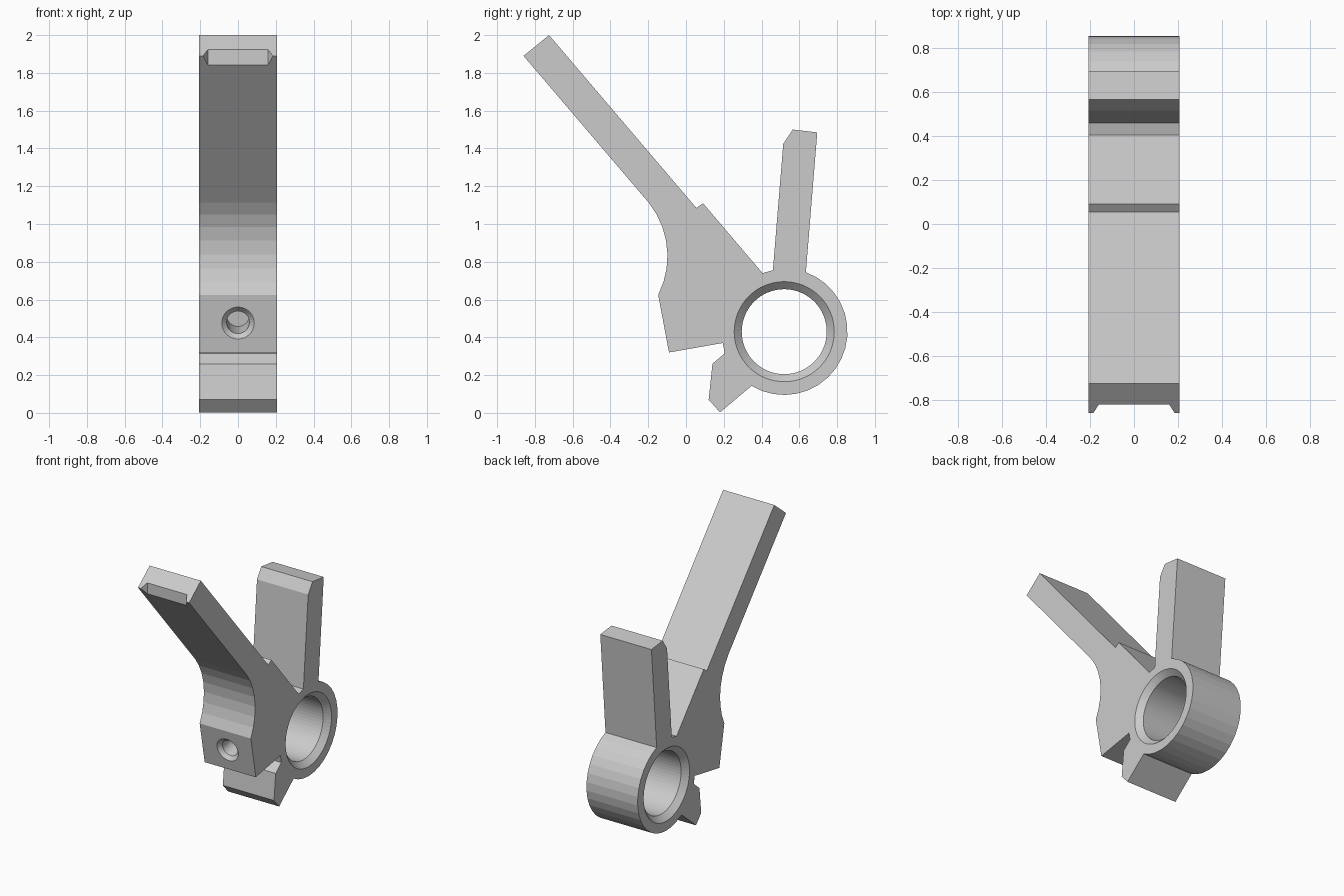
import bpy, bmesh
from math import radians, sin, cos
from mathutils import Matrix, Vector

cube = bpy.data.objects.get("Cube")
if cube:
    bpy.data.objects.remove(cube, do_unlink=True)

HALF = 0.207                 # half width of the bracket
RING = (0.52, 0.43)          # centre of the ring (y, z)

grey = bpy.data.materials.new("light grey")
grey.use_nodes = True
grey.diffuse_color = (0.6, 0.6, 0.6, 1)
grey.node_tree.nodes["Principled BSDF"].inputs["Base Color"].default_value = (0.6, 0.6, 0.6, 1)


def arc(centre, radius, start, end, steps):
    angles = [radians(start + (end - start) * i / steps) for i in range(steps + 1)]
    return [(centre[0] + radius * cos(a), centre[1] + radius * sin(a)) for a in angles]


def finish(name, bm):
    bmesh.ops.recalc_face_normals(bm, faces=bm.faces)
    mesh = bpy.data.meshes.new(name)
    bm.to_mesh(mesh)
    bm.free()
    mesh.materials.append(grey)
    obj = bpy.data.objects.new(name, mesh)
    bpy.context.collection.objects.link(obj)
    return obj


def prism(name, points, offset):
    bm = bmesh.new()
    face = bm.faces.new([bm.verts.new(p) for p in points])
    top = bmesh.ops.extrude_face_region(bm, geom=[face])
    moved = [v for v in top["geom"] if isinstance(v, bmesh.types.BMVert)]
    bmesh.ops.translate(bm, verts=moved, vec=offset)
    return finish(name, bm)


def turned(name, profile, sides, origin, axis):
    """Solid of revolution from (radius, distance along axis) pairs."""
    bm = bmesh.new()
    rings = [[bm.verts.new((r * cos(radians(360 * i / sides)),
                            r * sin(radians(360 * i / sides)), d))
              for i in range(sides)] for r, d in profile]
    for a, b in zip(rings, rings[1:]):
        for i in range(sides):
            j = (i + 1) % sides
            bm.faces.new((a[i], a[j], b[j], b[i]))
    bm.faces.new(rings[0])
    bm.faces.new(rings[-1])
    turn = Vector(axis).to_track_quat('Z', 'Y').to_matrix().to_4x4()
    bm.transform(Matrix.Translation(origin) @ turn)
    return finish(name, bm)


# Side outline: lever, upright prong, ring, lower hook, block, concave throat
outline = [(-0.86, 1.89), (-0.725, 2.0), (0.055, 1.085), (0.09, 1.11),
           (0.405, 0.74), (0.46, 0.755), (0.515, 1.425), (0.565, 1.5), (0.695, 1.485)]
outline += arc(RING, 0.335, 70, -121, 18)
outline += [(0.18, 0.003), (0.12, 0.07), (0.14, 0.26), (0.205, 0.315),
            (0.195, 0.37), (-0.09, 0.32)]
outline += arc((-0.55, 0.83), 0.452, -27, 38.7, 7)
bracket = prism("lever_bracket", [(-HALF, y, z) for y, z in outline], (2 * HALF, 0, 0))

# Ring bore, chamfered at both ends
cone = 0.04
bore = turned("bore_cutter",
              [(0.305, -HALF - cone), (0.225, -HALF + cone),
               (0.225, HALF - cone), (0.305, HALF + cone)],
              64, (0, *RING), (1, 0, 0))

# Blind screw hole, square to the sloping front face
tilt = radians(10)
screw = turned("screw_hole_cutter",
               [(0.11, -0.025), (0.06, 0.025), (0.06, 0.24)],
               32, (0, -0.118, 0.475), (0, cos(tilt), sin(tilt)))

# Shallow notch with slanted ends in the tip of the lever
notch = prism("tip_notch_cutter",
              [(-0.21, -0.9, 1.7), (0.21, -0.9, 1.7), (0.16, -0.82, 1.7), (-0.16, -0.82, 1.7)],
              (0, 0, 0.3))

for cutter in (bore, screw, notch):
    mod = bracket.modifiers.new(cutter.name, 'BOOLEAN')
    mod.operation = 'DIFFERENCE'
    mod.solver = 'EXACT'
    mod.object = cutter

# Bake the cuts and drop the cutters
bpy.context.view_layer.update()
evaluated = bracket.evaluated_get(bpy.context.evaluated_depsgraph_get())
result = bpy.data.meshes.new_from_object(evaluated)
bracket.modifiers.clear()
bracket.data = result
for cutter in (bore, screw, notch):
    bpy.data.objects.remove(cutter, do_unlink=True)
